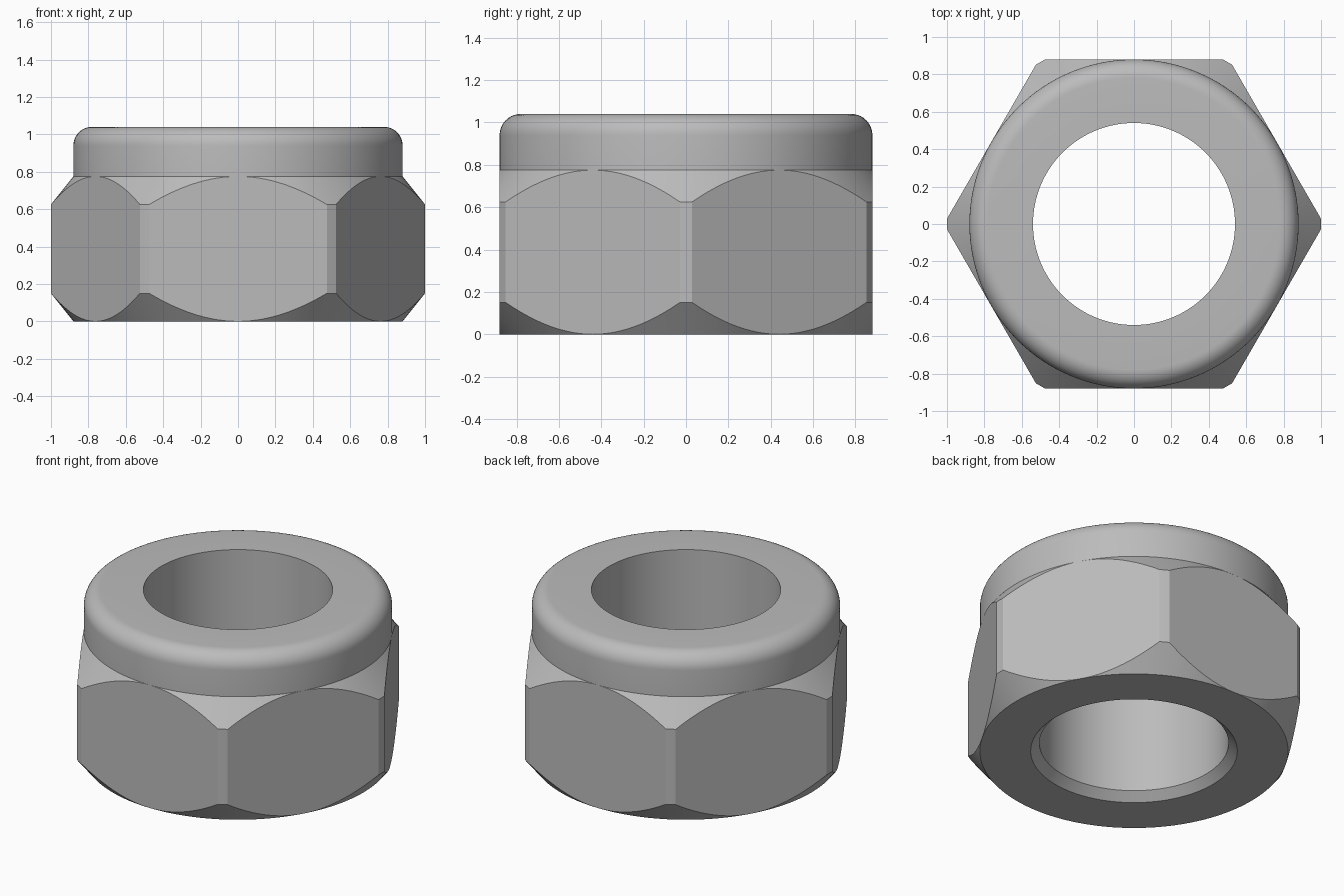
import bpy
import bmesh
from math import sin, cos, acos, pi

cube = bpy.data.objects.get("Cube")
if cube:
    bpy.data.objects.remove(cube, do_unlink=True)

FLAT = 0.88        # centre to hex flat, also collar radius
CORNER = 1.0       # radius of the blunted hex corners
BORE = 0.54
HEX_TOP = 0.775
TOP = 1.04
CHAMFER = 0.15     # height of the conical chamfer at the corners
BEVEL = 0.05       # bore lead-in
FILLET = 0.1       # rounded collar rim
STEPS = 24         # columns across one hex flat
RIM_STEPS = 10


def section(offset):
    """Closed radius/height profile at an angle from the middle of a flat."""
    r = min(CORNER, FLAT / cos(offset))
    cut = CHAMFER * (r - FLAT) / (CORNER - FLAT)
    outline = [(BORE, BEVEL), (BORE + BEVEL, 0), (FLAT, 0),
               (r, cut), (r, HEX_TOP - cut), (FLAT, HEX_TOP)]
    for i in range(RIM_STEPS + 1):
        a = pi / 2 * i / RIM_STEPS
        outline.append((FLAT - FILLET + FILLET * cos(a),
                        TOP - FILLET + FILLET * sin(a)))
    outline.append((BORE, TOP))
    return outline


# Column angles: each flat, then the middle of its blunted corner
edge = acos(FLAT / CORNER)
offsets = [edge * (2 * i / STEPS - 1) for i in range(STEPS + 1)] + [pi / 6]

# Sweep the changing profile around the axis
bm = bmesh.new()
columns = []
for side in range(6):
    middle = pi / 6 + side * pi / 3
    for offset in offsets:
        a = middle + offset
        columns.append([bm.verts.new((r * cos(a), r * sin(a), z))
                        for r, z in section(offset)])
for col, nxt in zip(columns, columns[1:] + columns[:1]):
    for i in range(len(col)):
        j = (i + 1) % len(col)
        bm.faces.new((col[i], nxt[i], nxt[j], col[j]))
bmesh.ops.remove_doubles(bm, verts=bm.verts, dist=0.0001)
bmesh.ops.recalc_face_normals(bm, faces=bm.faces)

mesh = bpy.data.meshes.new("lock_nut")
bm.to_mesh(mesh)
bm.free()
nut = bpy.data.objects.new("lock_nut", mesh)
bpy.context.collection.objects.link(nut)

# Plain grey metal
steel = bpy.data.materials.new("grey_steel")
steel.use_nodes = True
colour = (0.5, 0.5, 0.5, 1)
steel.diffuse_color = colour
steel.node_tree.nodes["Principled BSDF"].inputs["Base Color"].default_value = colour
mesh.materials.append(steel)

# Smooth round surfaces, crisp chamfer and hex edges
bpy.ops.object.select_all(action="DESELECT")
nut.select_set(True)
bpy.context.view_layer.objects.active = nut
bpy.ops.object.shade_smooth_by_angle(angle=pi / 7.2)
